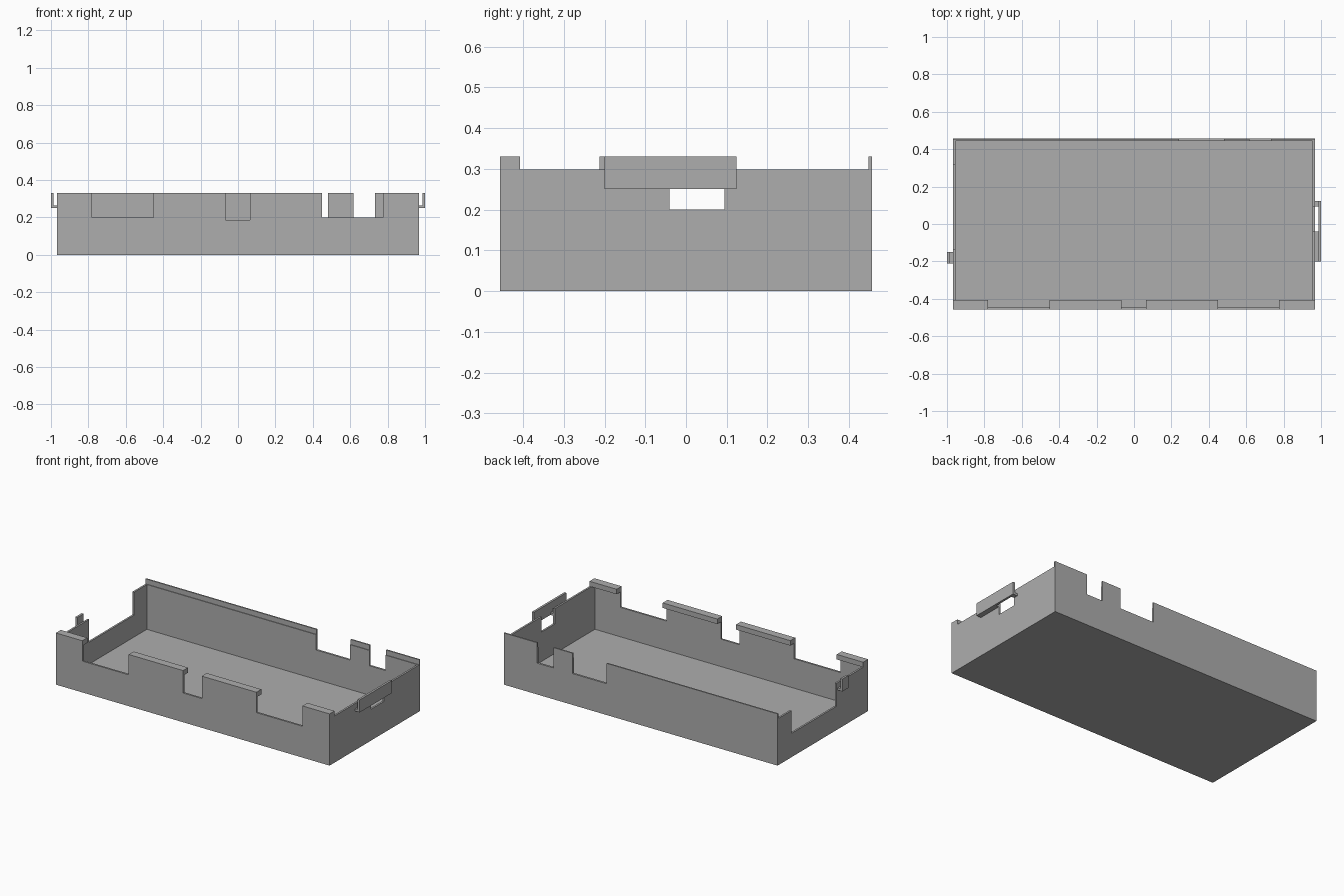
import bpy
import bmesh
from mathutils import Vector

if "Cube" in bpy.data.objects:
    bpy.data.objects.remove(bpy.data.objects["Cube"], do_unlink=True)

# Single plain plastic colour
grey = bpy.data.materials.new("plain grey")
grey.use_nodes = True
colour = (0.42, 0.42, 0.42, 1)
grey.diffuse_color = colour
grey.node_tree.nodes["Principled BSDF"].inputs["Base Color"].default_value = colour

HX, HY = 0.967, 0.457      # half length and half depth of the tray
WALL, FLOOR = 0.012, 0.012
RIM, TOP = 0.298, 0.33     # end wall height and full height
LIP_IN = -0.407            # inner edge of the front lip
END = 1.0                  # outer face of the clips


def extrude(name, outline, axis, start, stop):
    """Extrude an upright (u, z) outline along x or y."""
    def place(u, z, d):
        return Vector((d, u, z)) if axis == "x" else Vector((u, d, z))
    bm = bmesh.new()
    face = bm.faces.new([bm.verts.new(place(u, z, start)) for u, z in outline])
    grown = bmesh.ops.extrude_face_region(bm, geom=[face])["geom"]
    moved = [g for g in grown if isinstance(g, bmesh.types.BMVert)]
    bmesh.ops.translate(bm, verts=moved, vec=place(0, 0, stop - start))
    bmesh.ops.recalc_face_normals(bm, faces=bm.faces)
    mesh = bpy.data.meshes.new(name)
    bm.to_mesh(mesh)
    bm.free()
    mesh.materials.append(grey)
    obj = bpy.data.objects.new(name, mesh)
    bpy.context.collection.objects.link(obj)
    return obj


def box(name, x, y, z):
    outline = [(x[0], z[0]), (x[1], z[0]), (x[1], z[1]), (x[0], z[1])]
    return extrude(name, outline, "y", *y)


def notched(lo, hi, top, notches):
    """Wall outline with slots (left, right, bottom) cut from its top edge."""
    points = [(hi, 0), (lo, 0), (lo, top)]
    for left, right, bottom in notches:
        points += [(left, top), (left, bottom), (right, bottom), (right, top)]
    return points + [(hi, top)]


# Floor
box("floor", (-HX + WALL, HX - WALL), (-HY + WALL, HY - WALL), (0, FLOOR))

# Front wall with three openings, and the lip left between them
front_slots = [(-0.78, -0.452, 0.2), (-0.068, 0.064, 0.187), (0.45, 0.775, 0.2)]
extrude("front_wall", notched(-HX, HX, TOP, front_slots), "y", -HY, -HY + WALL)
edges = [-HX] + [e for slot in front_slots for e in slot[:2]] + [HX]
for i in range(0, len(edges), 2):
    box(f"front_lip_{i // 2 + 1}", edges[i:i + 2], (-HY + WALL, LIP_IN), (RIM, TOP))

# Back wall: full height skin with a shorter liner forming a shallow step
back_slots = [(0.24, 0.482, 0.2), (0.617, 0.732, 0.2)]
extrude("back_wall", notched(-HX, HX, TOP, back_slots), "y", HY - 0.009, HY)
extrude("back_wall_liner", notched(-HX + WALL, HX - WALL, RIM, back_slots),
        "y", HY - 0.013, HY - 0.009)

# End walls
port = (-0.04, 0.094, 0.2)
inner = HY - 0.009
extrude("left_wall", notched(-HY + WALL, inner, RIM, [port]), "x", HX - WALL, HX)
extrude("right_wall", notched(-HY + WALL, inner, RIM, [(-0.137, 0.317, 0.152)]),
        "x", -HX, -HX + WALL)

# Clips: upright plate carried on a small shelf
SHELF, PLATE = 0.25, END - 0.014
box("left_clip_plate", (PLATE, END), (-0.2, 0.124), (SHELF, TOP))
box("left_clip_shelf_front", (HX, PLATE), (-0.2, port[0]), (SHELF, SHELF + 0.014))
box("left_clip_shelf_back", (HX, PLATE), (port[1], 0.124), (SHELF, SHELF + 0.014))
box("right_clip_plate", (-END, -PLATE), (-0.212, -0.15), (SHELF, TOP))
box("right_clip_shelf", (-PLATE, -HX), (-0.212, -0.15), (SHELF, SHELF + 0.014))
